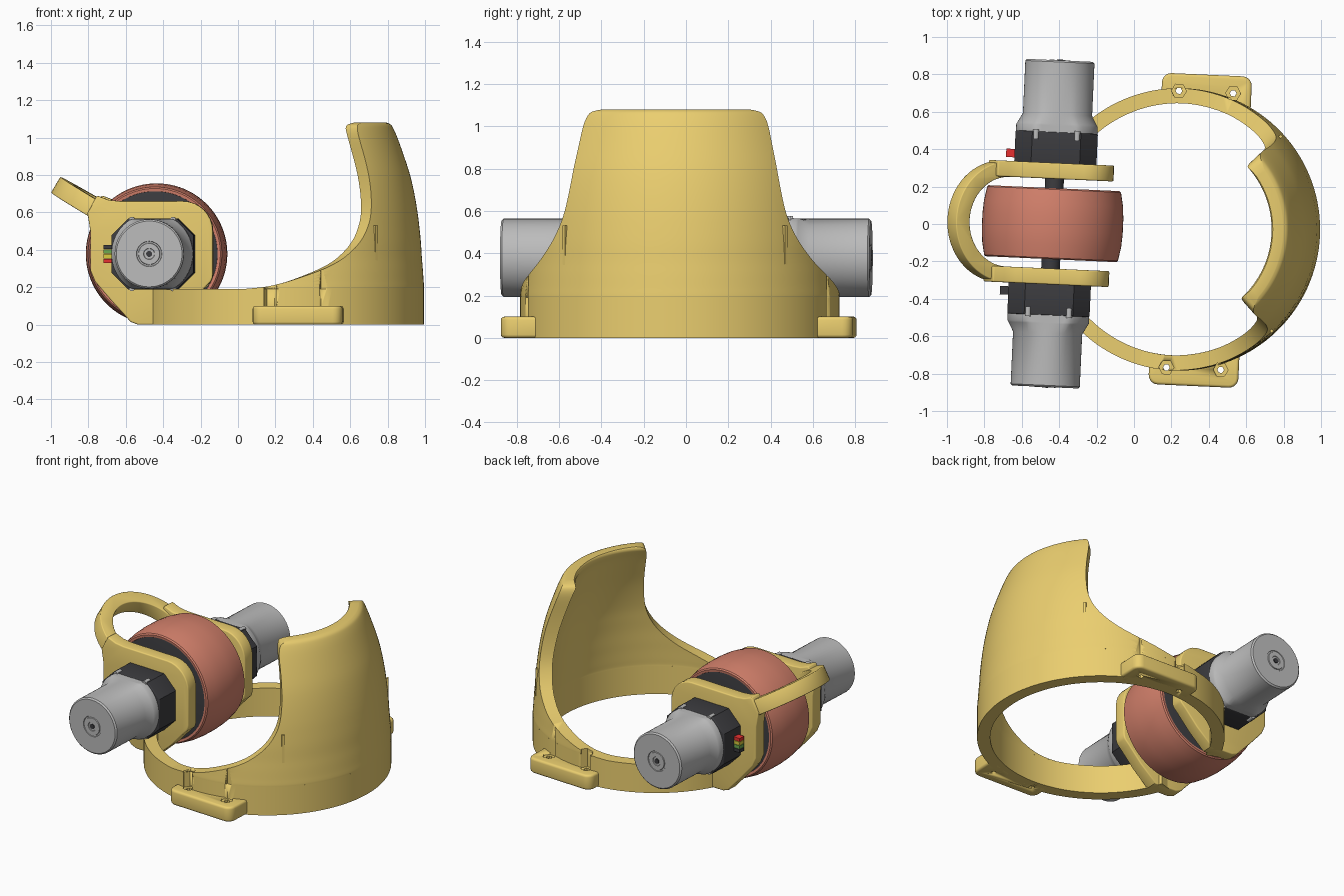
import bpy, bmesh, math
from mathutils import Matrix, Vector

if "Cube" in bpy.data.objects:
    bpy.data.objects.remove(bpy.data.objects["Cube"])

# The whole assembly is turned slightly about z
PLACE = Matrix.Rotation(math.radians(-2.6), 4, 'Z') @ Matrix.Translation((0, -0.018, 0))
RX = 0.241                # collar centre (x)
AX, AZ = -0.435, 0.378    # wheel axle
SIDE = Matrix(((1, 0, 0, 0), (0, 0, 1, 0), (0, 1, 0, 0), (0, 0, 0, 1)))  # xy profile -> xz


def material(name, col):
    m = bpy.data.materials.new(name)
    m.diffuse_color = (*col, 1)
    m.use_nodes = True
    m.node_tree.nodes["Principled BSDF"].inputs["Base Color"].default_value = m.diffuse_color
    return m


GOLD = material("gold", (0.83, 0.62, 0.16))
RED = material("red", (0.66, 0.22, 0.15))
DARK = material("dark", (0.045, 0.045, 0.05))
GREY = material("grey", (0.5, 0.5, 0.5))
CABLE = [material("cable_red", (0.8, 0.03, 0.03)), material("cable_yellow", (0.7, 0.6, 0.05)),
         material("cable_green", (0.15, 0.4, 0.08)), DARK]


def finish(bm, name, mat, bevel=0):
    bmesh.ops.recalc_face_normals(bm, faces=bm.faces)
    me = bpy.data.meshes.new(name)
    bm.to_mesh(me)
    bm.free()
    ob = bpy.data.objects.new(name, me)
    bpy.context.collection.objects.link(ob)
    ob.matrix_world = PLACE
    if mat:
        me.materials.append(mat)
    bpy.ops.object.select_all(action='DESELECT')
    ob.select_set(True)
    bpy.context.view_layer.objects.active = ob
    if bevel:
        b = ob.modifiers.new("bevel", 'BEVEL')
        b.width, b.segments, b.angle_limit = bevel, 3, math.radians(50)
        bpy.ops.object.modifier_apply(modifier=b.name)
    bpy.ops.object.shade_smooth_by_angle(angle=math.radians(32))
    return ob


def prism(name, pts, lo, hi, mat, m=Matrix(), bevel=0):
    bm = bmesh.new()
    a = [bm.verts.new(m @ Vector((x, y, lo))) for x, y in pts]
    b = [bm.verts.new(m @ Vector((x, y, hi))) for x, y in pts]
    n = len(pts)
    bm.faces.new(a)
    bm.faces.new(b)
    for i in range(n):
        bm.faces.new((a[i], a[(i + 1) % n], b[(i + 1) % n], b[i]))
    return finish(bm, name, mat, bevel)


def rect(x0, x1, y0, y1):
    return [(x0, y0), (x1, y0), (x1, y1), (x0, y1)]


def arc(cx, cy, r, a0, a1, n):
    return [(cx + r * math.cos(math.radians(a0 + (a1 - a0) * i / n)),
             cy + r * math.sin(math.radians(a0 + (a1 - a0) * i / n))) for i in range(n + 1)]


def add_lathe(bm, prof, pos, n):
    """Stack of (radius, z) rings around pos, capped at both ends."""
    rings = [[bm.verts.new((pos(r * math.cos(t), r * math.sin(t), z)))
              for t in (2 * math.pi * k / n for k in range(n))] for r, z in prof]
    for a, b in zip(rings, rings[1:]):
        for k in range(n):
            bm.faces.new((a[k], a[(k + 1) % n], b[(k + 1) % n], b[k]))
    bm.faces.new(rings[0])
    bm.faces.new(rings[-1])


def lathe(name, prof, mat, s=1, x=0, z=0, flat=9, n=64):
    """Turned part on the axle; flat limits its half height."""
    bm = bmesh.new()
    add_lathe(bm, prof, lambda a, b, y: (AX + x + a, s * y, AZ + z + max(-flat, min(flat, b))), n)
    return finish(bm, name, mat)


def wall(name, rows, n=72):
    """Curved wall from rows of (z, outer radius, inner radius, half angle)."""
    bm = bmesh.new()
    g = []
    for z, ro, ri, lim in rows:
        g.append([[bm.verts.new((x, y, z)) for x, y in arc(RX, 0, r, -lim, lim, n)] for r in (ro, ri)])
    for p, q in zip(g, g[1:]):
        for side in (0, 1):
            for k in range(n):
                bm.faces.new((p[side][k], p[side][k + 1], q[side][k + 1], q[side][k]))
        for k in (0, n):
            bm.faces.new((p[0][k], q[0][k], q[1][k], p[1][k]))
    for e in (g[0], g[-1]):
        for k in range(n):
            bm.faces.new((e[0][k], e[0][k + 1], e[1][k + 1], e[1][k]))
    return finish(bm, name, GOLD)


def smooth_rows(rows, sub=3):
    """Catmull-Rom refinement of the row table."""
    v = [Vector(r) for r in rows]
    v = [v[0]] + v + [v[-1]]
    out = []
    for a, b, c, d in zip(v, v[1:], v[2:], v[3:]):
        for i in range(sub):
            t = i / sub
            out.append(0.5 * (2 * b + (c - a) * t + (2 * a - 5 * b + 4 * c - d) * t ** 2
                              + (3 * b - a - 3 * c + d) * t ** 3))
    return out + [v[-1]]


# Base collar and tall curved guard
collar = wall("base_collar", [(0, 0.755, 0.675, 161), (0.19, 0.755, 0.675, 161)], 120)
guard = wall("curved_guard", smooth_rows([
    (0.19, 0.755, 0.675, 104), (0.20, 0.755, 0.675, 96), (0.215, 0.754, 0.674, 90),
    (0.24, 0.752, 0.672, 83), (0.30, 0.748, 0.668, 70), (0.36, 0.743, 0.663, 61),
    (0.44, 0.738, 0.657, 53.5), (0.52, 0.730, 0.648, 49), (0.60, 0.720, 0.638, 46.5),
    (0.70, 0.703, 0.618, 45.3), (0.80, 0.680, 0.592, 45), (0.90, 0.648, 0.558, 45.2),
    (1.00, 0.612, 0.522, 45.7), (1.05, 0.590, 0.498, 45), (1.07, 0.576, 0.497, 43),
    (1.08, 0.556, 0.502, 38)]))

# Mounting lugs, slim ribs and fork plates on both sides
cut_targets = [collar, guard]
for s, tag in ((-1, "front"), (1, "back")):
    lug = arc(0.545, 0.783, 0.05, 0, 90, 5) + arc(0.165, 0.783, 0.05, 90, 180, 5)
    lug += arc(RX, 0, 0.70, 100.4, 59.6, 10)
    cut_targets.append(prism(tag + "_lug", [(x, s * y) for x, y in lug], 0, 0.1, GOLD, bevel=0.015))
    turn = Matrix.Translation((RX, 0, 0)) @ Matrix.Rotation(math.radians(45 * s), 4, 'Z')
    prism(tag + "_guard_rib", rect(0.70, 0.744, -0.008, 0.008), 0.26, 0.53, GOLD, turn)
    plate = [(-0.52, 0), (-0.36, 0), (-0.25, 0.10), (-0.16, 0.20)]
    plate += arc(-0.20, 0.27, 0.08, -30, 0, 3) + arc(-0.28, 0.50, 0.16, 0, 90, 8)
    plate += [(-0.62, 0.66), (-0.68, 0.667), (-0.74, 0.69), (-0.79, 0.595), (-0.775, 0.50),
              (-0.775, 0.29), (-0.75, 0.23), (-0.66, 0.125), (-0.60, 0.06), (-0.56, 0.015)]
    prism(tag + "_fork_plate", plate, s * 0.24, s * 0.325, GOLD, SIDE, 0.008)

# Screw channels: stepped hexagonal cutters through lugs and collar
bm = bmesh.new()
for bx in (0.208, 0.498):
    for by in (-0.74, 0.74):
        add_lathe(bm, [(0.018, -0.1), (0.018, 0.09), (0.04, 0.09), (0.04, 0.3)],
                  lambda a, b, z: (bx + a, by + b, z), 6)
cutter = finish(bm, "screw_cutter", None)
cutter.hide_render = True
for ob in cut_targets:
    bpy.context.view_layer.objects.active = ob
    b = ob.modifiers.new("screws", 'BOOLEAN')
    b.operation, b.solver, b.object = 'DIFFERENCE', 'EXACT', cutter
    bpy.ops.object.modifier_apply(modifier=b.name)
bpy.data.objects.remove(cutter)

# Sloped U-shaped handle joining the fork plates
slope = Matrix.Translation((-0.975, 0, 0.748)) @ Matrix.Rotation(math.radians(30.5), 4, 'Y')
u = [(0.33, 0.325)] + arc(0.325, 0, 0.325, 91, 269, 32) + [(0.33, -0.325)]
u += [(0.33, -0.24)] + arc(0.325, 0, 0.24, 269, 91, 32) + [(0.33, 0.24)]
prism("u_handle", u, -0.049, 0.049, GOLD, slope, 0.006)

# Wheel: tyre, hub and axle
lathe("tyre", [(0.33, -0.18), (0.335, -0.188), (0.350, -0.19), (0.358, -0.183), (0.372, -0.11),
               (0.377, -0.04), (0.377, 0.04), (0.372, 0.11), (0.358, 0.183), (0.350, 0.19),
               (0.335, 0.188), (0.33, 0.18)], RED, n=96)
lathe("wheel_hub", [(0.325, -0.189), (0.338, -0.186), (0.338, 0.186), (0.325, 0.189)], DARK)
lathe("axle", [(0.05, -0.34), (0.05, 0.34)], DARK, n=32)

# Motors with gearbox, screws and cable plugs
for s, tag in ((-1, "front"), (1, "back")):
    octo = [(AX + x, AZ + z) for x, z in
            ((0.22, 0.1), (0.13, 0.19), (-0.13, 0.19), (-0.22, 0.1),
             (-0.22, -0.1), (-0.13, -0.19), (0.13, -0.19), (0.22, -0.1))]
    prism(tag + "_gearbox", octo, s * 0.32, s * 0.49, DARK, SIDE, 0.006)
    lathe(tag + "_motor", [(0.218, 0.486), (0.218, 0.525), (0.212, 0.535), (0.185, 0.585), (0.185, 0.865),
                           (0.176, 0.874), (0.068, 0.874), (0.066, 0.870), (0.058, 0.870), (0.056, 0.876),
                           (0.03, 0.876), (0.028, 0.872)], GREY, s, flat=0.187)
    lathe(tag + "_motor_shaft_tip", [(0.016, 0.86), (0.016, 0.878)], DARK, s, n=20)
    for i, x in enumerate((-0.11, 0.11)):
        for j, z in enumerate((-0.182, 0.182)):
            lathe(f"{tag}_screw_{i}{j}", [(0.016, 0.45), (0.016, 0.50)], GREY, s, x, z, n=16)
    for i, mat in enumerate(CABLE):
        z = AZ - s * (0.0375 - 0.025 * i) * -1
        prism(f"{tag}_cable_plug_{i}", rect(-0.70, -0.64, z - 0.011, z + 0.011),
              s * 0.345, s * 0.39, mat, SIDE)
